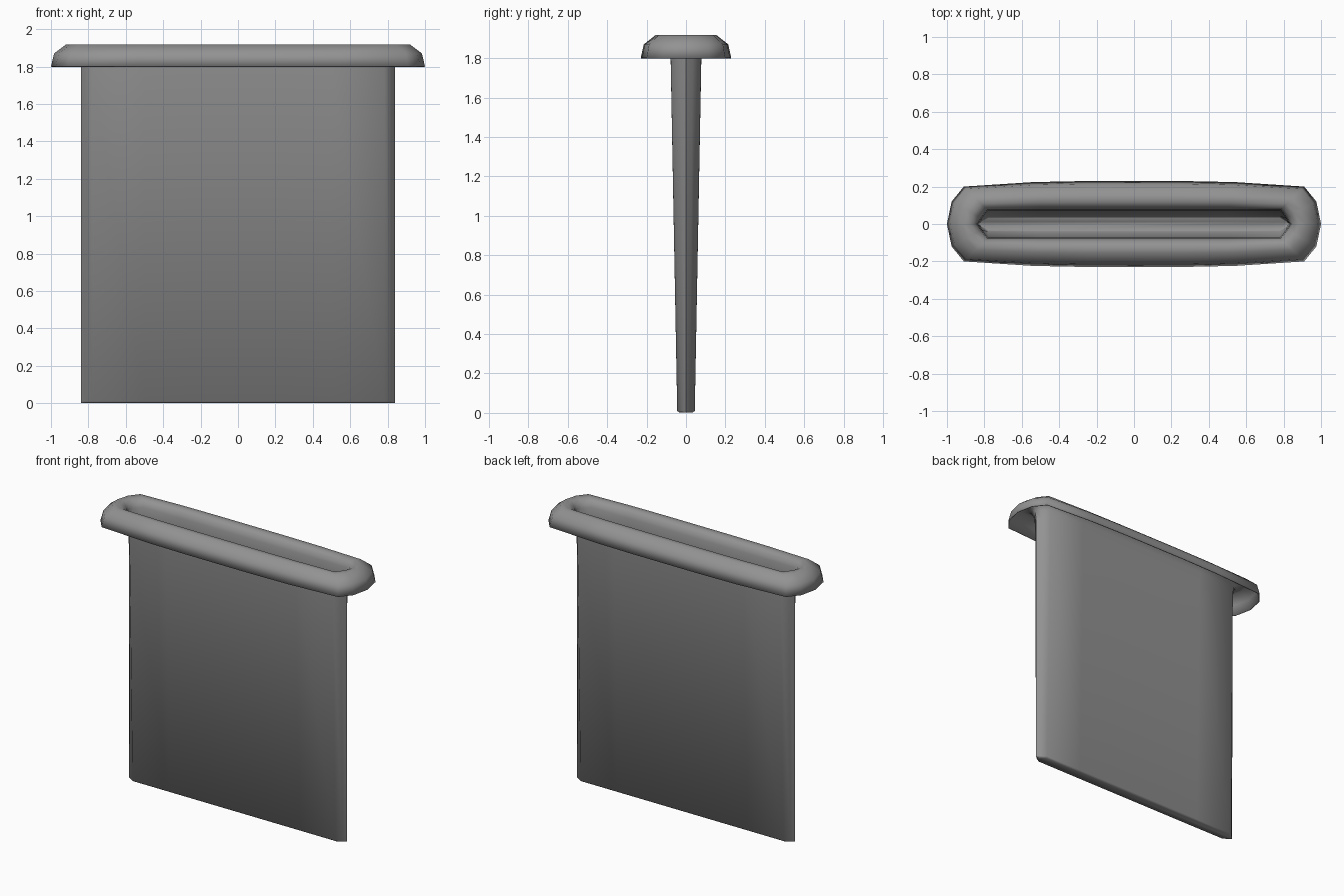
import bpy, bmesh, math

if "Cube" in bpy.data.objects:
    bpy.data.objects.remove(bpy.data.objects["Cube"])

# Quarter outlines (end tip to middle of long side): outer flange rim and slot
OUTER = [(1.0, 0), (0.975, 0.12), (0.91, 0.2), (0.54, 0.224), (0.25, 0.23)]
INNER = [(0.835, 0), (0.815, 0.03), (0.78, 0.073), (0.5, 0.073), (0.25, 0.073)]


def outline(t, y_scale):
    """Full closed loop blended between slot (t=0) and rim (t=1)."""
    q = [(a + (c - a) * t, (b + (d - b) * t) * y_scale)
         for (a, b), (c, d) in zip(INNER, OUTER)]
    half = q + [(-x, y) for x, y in reversed(q)]
    return half + [(x, -y) for x, y in half[-2:0:-1]]


# Section list: blend, y scale, height - from skirt edge over the lip to the floor
SECTIONS = [(1, 1, 1.80), (0.9, 1, 1.87), (0.52, 1, 1.917), (0.28, 1, 1.917),
            (0.12, 1, 1.90), (0.03, 1, 1.865), (0, 1, 1.80),
            (0, 0.55, 0.012), (0, 0.42, 0.006)]

# Single folded shell: open skirt, rounded flange, slot and tapered pocket
bm = bmesh.new()
rings = [[bm.verts.new((x, y, z)) for x, y in outline(t, s)] for t, s, z in SECTIONS]
for a, b in zip(rings, rings[1:]):
    n = len(a)
    for i in range(n):
        j = (i + 1) % n
        bm.faces.new((a[i], a[j], b[j], b[i]))
bm.faces.new(rings[-1])
mesh = bpy.data.meshes.new("flanged_pocket")
bm.to_mesh(mesh)
bm.free()
pocket = bpy.data.objects.new("flanged_pocket", mesh)
bpy.context.collection.objects.link(pocket)

# Dark grey surface
grey = bpy.data.materials.new("dark_grey")
grey.diffuse_color = (0.29, 0.29, 0.29, 1)
grey.use_nodes = True
grey.node_tree.nodes["Principled BSDF"].inputs["Base Color"].default_value = grey.diffuse_color
mesh.materials.append(grey)

# Thin sheet wall
wall = pocket.modifiers.new("wall", 'SOLIDIFY')
wall.thickness = 0.005
wall.offset = -1

# Smooth shading with crisp folds
bpy.context.view_layer.objects.active = pocket
pocket.select_set(True)
bpy.ops.object.shade_smooth_by_angle(angle=math.radians(58))
